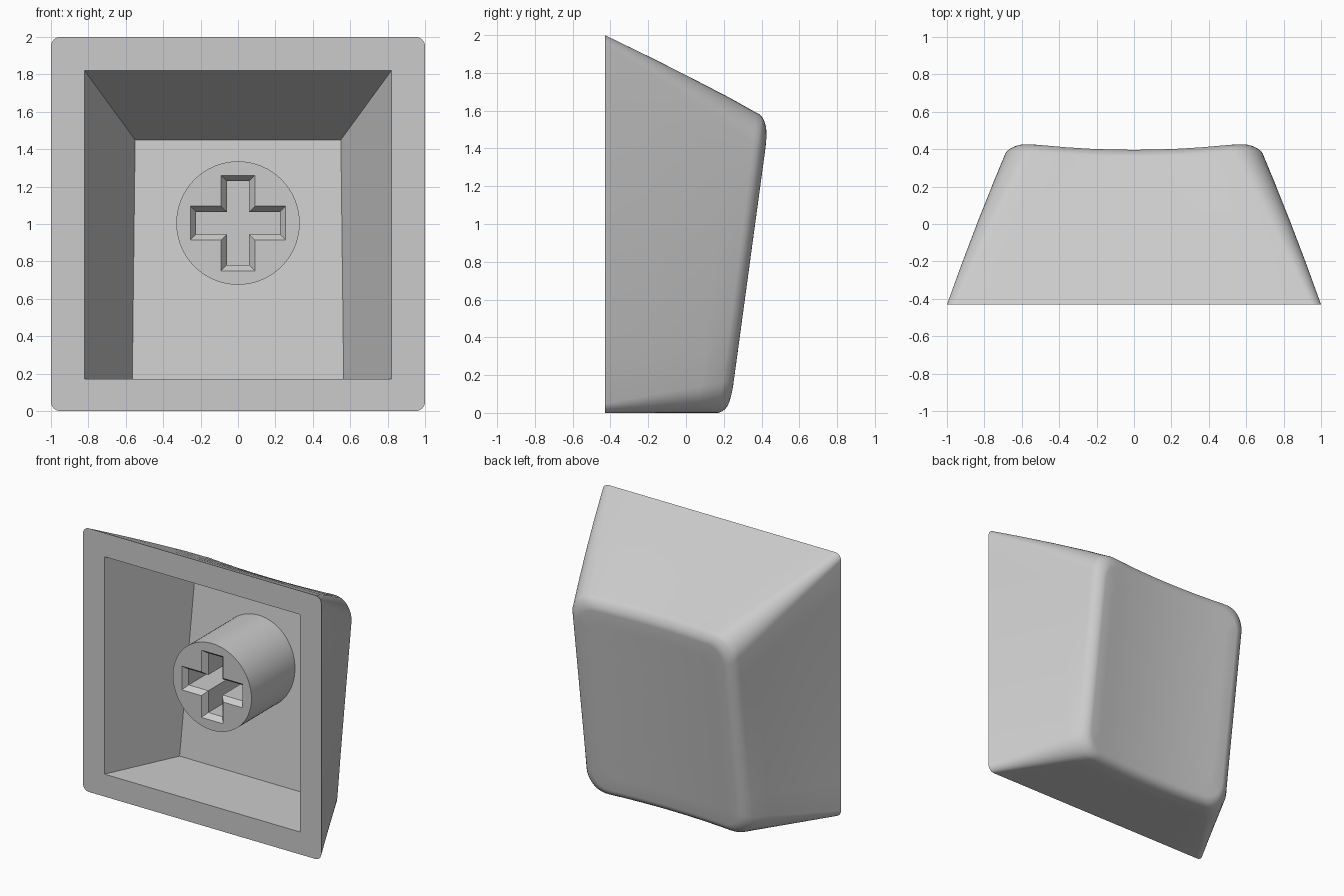
import bpy, bmesh
from math import sin, cos, pi

cube = bpy.data.objects.get("Cube")
if cube:
    bpy.data.objects.remove(cube, do_unlink=True)

FRONT = -0.43   # plane of the open rim

plastic = bpy.data.materials.new("light grey plastic")
plastic.use_nodes = True
GREY = (0.6, 0.6, 0.6, 1)
plastic.diffuse_color = GREY
plastic.node_tree.nodes["Principled BSDF"].inputs["Base Color"].default_value = GREY


def finish(bm, name):
    bmesh.ops.recalc_face_normals(bm, faces=bm.faces)
    mesh = bpy.data.meshes.new(name)
    bm.to_mesh(mesh)
    bm.free()
    mesh.materials.append(plastic)
    obj = bpy.data.objects.new(name, mesh)
    bpy.context.collection.objects.link(obj)
    bpy.ops.object.select_all(action='DESELECT')
    obj.select_set(True)
    bpy.context.view_layer.objects.active = obj
    bpy.ops.object.shade_smooth_by_angle(angle=pi / 6)
    return obj


def add_ring(bm, points):
    return [bm.verts.new(p) for p in points]


def bridge(bm, a, b):
    for i in range(len(a)):
        j = (i + 1) % len(a)
        bm.faces.new((a[i], a[j], b[j], b[i]))


def fill_between(bm, *rings):
    """Flat face between an outer ring and a hole."""
    edges = []
    for ring in rings:
        for i, v in enumerate(ring):
            w = ring[(i + 1) % len(ring)]
            edges.append(bm.edges.get((v, w)) or bm.edges.new((v, w)))
    bmesh.ops.triangle_fill(bm, edges=edges, use_beauty=True)


def outline(half, low, high, radius, steps=8, arc=8):
    """Rounded rectangle in x and z with subdivided straight sides."""
    corners = [(half - radius, high - radius), (radius - half, high - radius),
               (radius - half, low + radius), (half - radius, low + radius)]
    points = []
    for k, (cx, cz) in enumerate(corners):
        for i in range(arc + 1):
            a = (k + i / arc) * pi / 2
            points.append((cx + radius * cos(a), cz + radius * sin(a)))
        x0, z0 = points[-1]
        nx, nz = corners[(k + 1) % 4]
        a = (k + 1) * pi / 2
        x1, z1 = nx + radius * cos(a), nz + radius * sin(a)
        for i in range(1, steps):
            f = i / steps
            points.append((x0 + (x1 - x0) * f, z0 + (z1 - z0) * f))
    return points


def dish(x, z):
    """Sloping top surface, hollowed along its length."""
    return 0.193 + 0.136 * z + 0.037 * min(1, (x / 0.6) ** 2)


def wall_outline(t, inset=0):
    return outline(1 - 0.33 * t - inset, inset, 2 - 0.445 * t - inset,
                   0.05 + 0.12 * t - inset * 0.6)


# Outer shell: tapering walls, rounded edge, dished top
bm = bmesh.new()
ROUND = 0.06
rings = []
for t in (0, 0.25, 0.5, 0.75, 0.92):
    rings.append(add_ring(bm, [(x, FRONT + t * (dish(x, z) - FRONT), z)
                               for x, z in wall_outline(t)]))
for k in range(1, 7):
    a = k * pi / 12
    t = 0.92 + 0.08 * sin(a)
    rings.append(add_ring(bm, [(x, dish(x, z) - ROUND * (1 - sin(a)), z)
                               for x, z in wall_outline(t, ROUND * (1 - cos(a)))]))
top = wall_outline(1, ROUND)
mid = 0.78
for s in (0.85, 0.7, 0.5, 0.3, 0.12):
    rings.append(add_ring(bm, [(x * s, dish(x * s, 0), mid + (z - mid) * s) for x, z in top]))
    for v in rings[-1]:
        v.co.y = dish(v.co.x, v.co.z)
for a, b in zip(rings, rings[1:]):
    bridge(bm, a, b)
bm.faces.new(rings[-1])

# Inner cavity with a sloping floor, joined to the rim
mouth = add_ring(bm, [(-0.82, FRONT, 0.17), (0.82, FRONT, 0.17),
                      (0.82, FRONT, 1.82), (-0.82, FRONT, 1.82)])
floor = add_ring(bm, [(-0.565, 0.107, 0.17), (0.565, 0.107, 0.17),
                      (0.55, 0.265, 1.45), (-0.55, 0.265, 1.45)])
bridge(bm, mouth, floor)
bm.faces.new(floor)
fill_between(bm, rings[0], mouth)
finish(bm, "keycap_shell")


# Stem: round post with a chamfered cross socket
def cross(arm, half, y):
    points = []
    for k in range(4):
        c, s = round(cos(k * pi / 2)), round(sin(k * pi / 2))
        for u, v in ((arm, -half), (arm, half), (half, half)):
            points.append((u * c - v * s, y, 1.005 + u * s + v * c))
    return points


def circle(radius, y, count=64):
    return [(radius * cos(2 * pi * i / count), y, 1.005 + radius * sin(2 * pi * i / count))
            for i in range(count)]


bm = bmesh.new()
STEM = -0.31
face_ring, back_ring = add_ring(bm, circle(0.33, STEM)), add_ring(bm, circle(0.33, 0.27))
bridge(bm, face_ring, back_ring)
bm.faces.new(back_ring)
socket = [add_ring(bm, cross(*c)) for c in
          ((0.255, 0.09, STEM), (0.225, 0.06, STEM + 0.04), (0.225, 0.06, 0.17))]
bridge(bm, socket[0], socket[1])
bridge(bm, socket[1], socket[2])
bm.faces.new(socket[2])
fill_between(bm, face_ring, socket[0])
finish(bm, "stem")
